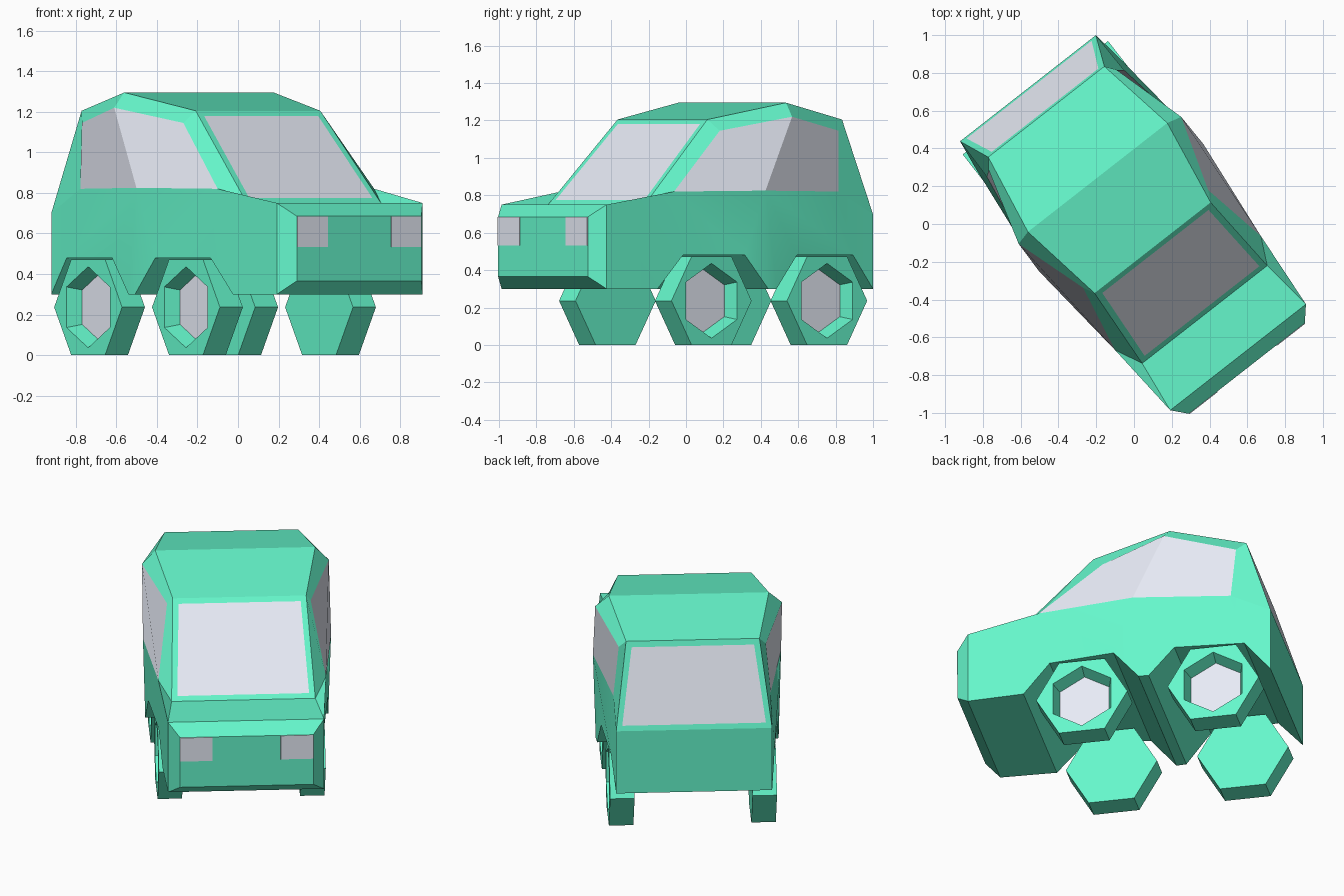
import bpy, bmesh, math
from mathutils import Matrix

if "Cube" in bpy.data.objects:
    bpy.data.objects.remove(bpy.data.objects["Cube"])

TURN = Matrix.Rotation(math.radians(38), 4, 'Z')  # car stands turned in plan


def material(name, rgb):
    m = bpy.data.materials.new(name)
    m.diffuse_color = (*rgb, 1)
    m.use_nodes = True
    m.node_tree.nodes["Principled BSDF"].inputs["Base Color"].default_value = m.diffuse_color
    return m


PAINT = material("green_paint", (0.13, 0.93, 0.60))
GLASS = material("pale_glass", (0.80, 0.83, 0.92))


def finish(bm, name):
    bmesh.ops.recalc_face_normals(bm, faces=bm.faces)
    me = bpy.data.meshes.new(name)
    bm.to_mesh(me)
    bm.free()
    me.materials.append(PAINT)
    me.materials.append(GLASS)
    ob = bpy.data.objects.new(name, me)
    ob.matrix_world = TURN
    bpy.context.collection.objects.link(ob)
    return ob


# Corner points of the right half of the body (facing -y)
P = {
    # nose and hood
    "nose_lo": (.39, -.97, .365), "nose_hi": (.39, -.97, .685),
    "hood": (.456, -.895, .75), "cowl": (.42, -.608, .75),
    # roof and tail
    "roof_f": (.39, -.16, 1.205), "roof_m": (.468, .313, 1.295),
    "roof_r": (.39, .754, 1.205), "tail": (.456, .912, .70),
    # sill with two wheel arches, rear to front
    "s0": (.456, .912, .30), "s1": (.478, .76, .48), "s2": (.515, .35, .48),
    "s3": (.53, .20, .30), "s4": (.535, .14, .30), "s5": (.525, -.01, .48),
    "s6": (.485, -.40, .48), "s7": (.47, -.56, .30), "s8": (.456, -.895, .30),
    # side window corners
    "w_lf": (.49, -.464, .82), "w_lm": (.55, .11, .825), "w_lr": (.46, .675, .82),
    "w_uf": (.42, -.10, 1.145), "w_um": (.546, .293, 1.22), "w_ur": (.43, .70, 1.145),
}
LOOP = ("nose_lo nose_hi hood cowl roof_f roof_m roof_r tail "
        "s0 s1 s2 s3 s4 s5 s6 s7 s8").split()
FLAT_SIDE = ["nose_hi nose_lo s8 hood", "hood cowl w_lf", "roof_r roof_m w_um w_ur",
             "roof_m roof_f w_uf w_um", "roof_f cowl w_lf w_uf", "w_lr w_ur roof_r tail"]
SMOOTH_SIDE = ["hood w_lf s7 s8", "w_lf s6 s7", "w_lf w_lm s5 s6", "w_lm s4 s5",
               "w_lm s3 s4", "w_lm s2 s3", "w_lm w_lr s1 s2", "w_lr tail s0 s1"]
WINDOWS = ["w_lf w_lm w_um w_uf", "w_lm w_lr w_ur w_um"]


def build_body():
    bm = bmesh.new()
    side = {s: {k: bm.verts.new((s * x, y, z)) for k, (x, y, z) in P.items()}
            for s in (1, -1)}
    for s in (1, -1):
        for group, smooth, mat in ((FLAT_SIDE, False, 0), (SMOOTH_SIDE, True, 0),
                                   (WINDOWS, False, 1)):
            for names in group:
                f = bm.faces.new([side[s][n] for n in names.split()])
                f.smooth, f.material_index = smooth, mat
    # panels running across the car; windscreen and rear pane are inset
    screens = []
    for a, b in zip(LOOP, LOOP[1:] + LOOP[:1]):
        f = bm.faces.new([side[1][a], side[1][b], side[-1][b], side[-1][a]])
        if (a, b) in (("cowl", "roof_f"), ("roof_r", "tail")):
            screens.append(f)
    bmesh.ops.recalc_face_normals(bm, faces=bm.faces)
    bmesh.ops.inset_individual(bm, faces=screens, thickness=.048)
    for f in screens:
        f.material_index = 1
    finish(bm, "car_body")


def build_headlight(s, name):
    bm = bmesh.new()
    bmesh.ops.create_cube(bm, size=1, matrix=Matrix.Translation((s * .294, -.968, .608))
                          @ Matrix.Diagonal((.19, .012, .152, 1)))
    for f in bm.faces:
        f.material_index = 1
    finish(bm, name)


def build_wheel(s, yc, name):
    bm = bmesh.new()

    def ring(x, r, turn):
        return [bm.verts.new((s * x, yc + r * math.cos(math.radians(60 * i + turn)),
                              .236 + r * math.sin(math.radians(60 * i + turn))))
                for i in range(6)]

    inner, outer = ring(.345, .272, 0), ring(.488, .272, 0)
    rim, hub = ring(.488, .20, 30), ring(.41, .17, 30)
    bm.faces.new(inner)
    bm.faces.new(hub).material_index = 1
    for i in range(6):
        j = (i + 1) % 6
        bm.faces.new((inner[i], inner[j], outer[j], outer[i]))
        bm.faces.new((outer[i], outer[j], rim[i]))
        bm.faces.new((outer[j], rim[j], rim[i]))
        bm.faces.new((rim[i], rim[j], hub[j], hub[i]))
    finish(bm, name)


build_body()
for s, tag in ((1, "right"), (-1, "left")):
    build_headlight(s, "headlight_" + tag)
    build_wheel(s, -.208, "front_wheel_" + tag)
    build_wheel(s, .576, "rear_wheel_" + tag)
